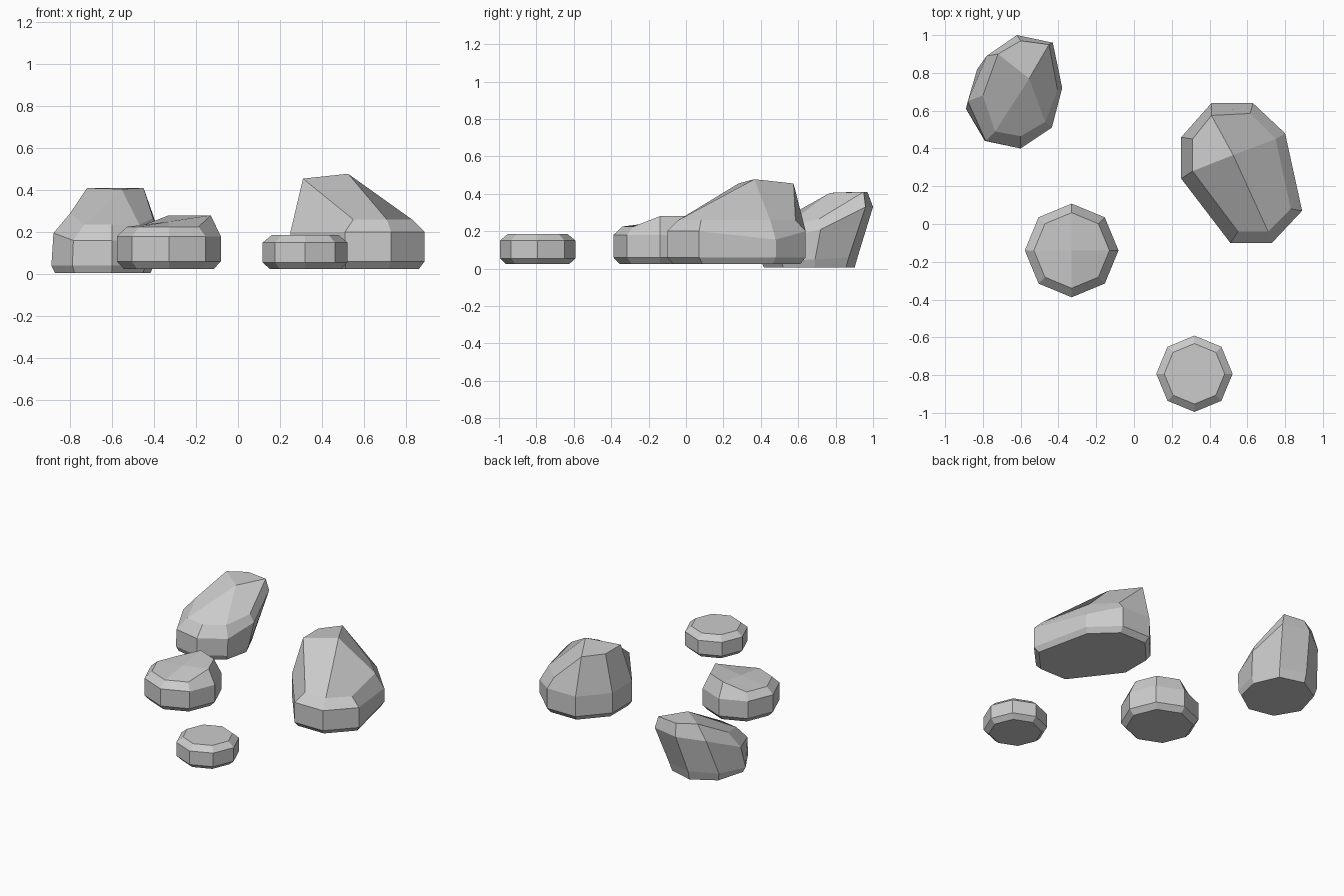
import bpy, bmesh
from math import cos, sin, pi
from mathutils import Vector

if "Cube" in bpy.data.objects:
    bpy.data.objects.remove(bpy.data.objects["Cube"])


def octagon(cx, cy, r, z):
    """Ring of eight points; z is one height or a list of eight."""
    zs = z if isinstance(z, (list, tuple)) else [z] * 8
    return [(cx + r * cos(i * pi / 4), cy + r * sin(i * pi / 4), zs[i]) for i in range(8)]


def lift(outline, zs):
    return [(x, y, z) for (x, y), z in zip(outline, zs)]


def shrink(outline, k, z):
    cx = sum(p[0] for p in outline) / 8
    cy = sum(p[1] for p in outline) / 8
    return [(cx + (p[0] - cx) * k, cy + (p[1] - cy) * k, z) for p in outline]


def rock(name, rings, peak):
    """Stack eight-sided rings, close the base, cap the top with four quads."""
    bm = bmesh.new()
    loops = [[bm.verts.new(p) for p in ring] for ring in rings]
    bm.faces.new(loops[0][::-1])
    for a, b in zip(loops, loops[1:]):
        for i in range(8):
            j = (i + 1) % 8
            bm.faces.new((a[i], a[j], b[j], b[i]))
    top, c = loops[-1], bm.verts.new(peak)
    for i in range(0, 8, 2):
        bm.faces.new((c, top[i], top[i + 1], top[(i + 2) % 8]))
    bmesh.ops.recalc_face_normals(bm, faces=bm.faces)
    me = bpy.data.meshes.new(name)
    bm.to_mesh(me)
    bm.free()
    ob = bpy.data.objects.new(name, me)
    bpy.context.collection.objects.link(ob)


# Small flat pebble
x, y = 0.32, -0.793
rock("small_rock", [octagon(x, y, 0.17, 0.025), octagon(x, y, 0.202, 0.055),
                    octagon(x, y, 0.202, 0.15), octagon(x, y, 0.16, 0.185)], (x, y, 0.185))

# Medium rock with one raised corner
x, y = -0.33, -0.14
rock("medium_rock", [octagon(x, y, 0.215, 0.025), octagon(x, y, 0.248, 0.06),
                     octagon(x, y, 0.248, 0.18),
                     octagon(x, y, 0.2, [.28, .28, .28, .225, .225, .225, .225, .225])],
     (x, y, 0.25))

# Large rock, peaked towards the back left
outline = [(.80, .48), (.63, .64), (.41, .64), (.25, .46),
           (.25, .24), (.51, -.10), (.73, -.10), (.89, .07)]
rock("large_rock", [shrink(outline, .92, .025), lift(outline, [.06] * 8),
                    lift(outline, [.155, .2, .2, .2, .2, .2, .2, .2]),
                    [(.75, .45, .26), (.615, .585, .26), (.41, .575, .455), (.31, .45, .455),
                     (.31, .28, .455), (.55, -.04, .26), (.71, -.04, .26), (.83, .08, .26)]],
     (.525, .365, .478))

# Leaning rock, sheared backwards
base = [(-.48, .87), (-.66, .92), (-.83, .82), (-.89, .61),
        (-.79, .44), (-.60, .40), (-.44, .51), (-.40, .69)]
rock("leaning_rock", [shrink(base, .93, 0.005), lift(base, [.06, .07, .06, .04, .04, .04, .04, .05]),
                      [(-.43, .96, .33), (-.62, 1.0, .33), (-.78, .89, .3), (-.88, .65, .195),
                       (-.785, .44, .16), (-.60, .40, .16), (-.435, .51, .16), (-.38, .72, .21)],
                      [(-.45, .95, .41), (-.60, .97, .41), (-.72, .90, .41), (-.80, .68, .29),
                       (-.735, .49, .235), (-.60, .465, .235), (-.47, .54, .235), (-.405, .71, .265)]],
     (-.555, .77, .405))
